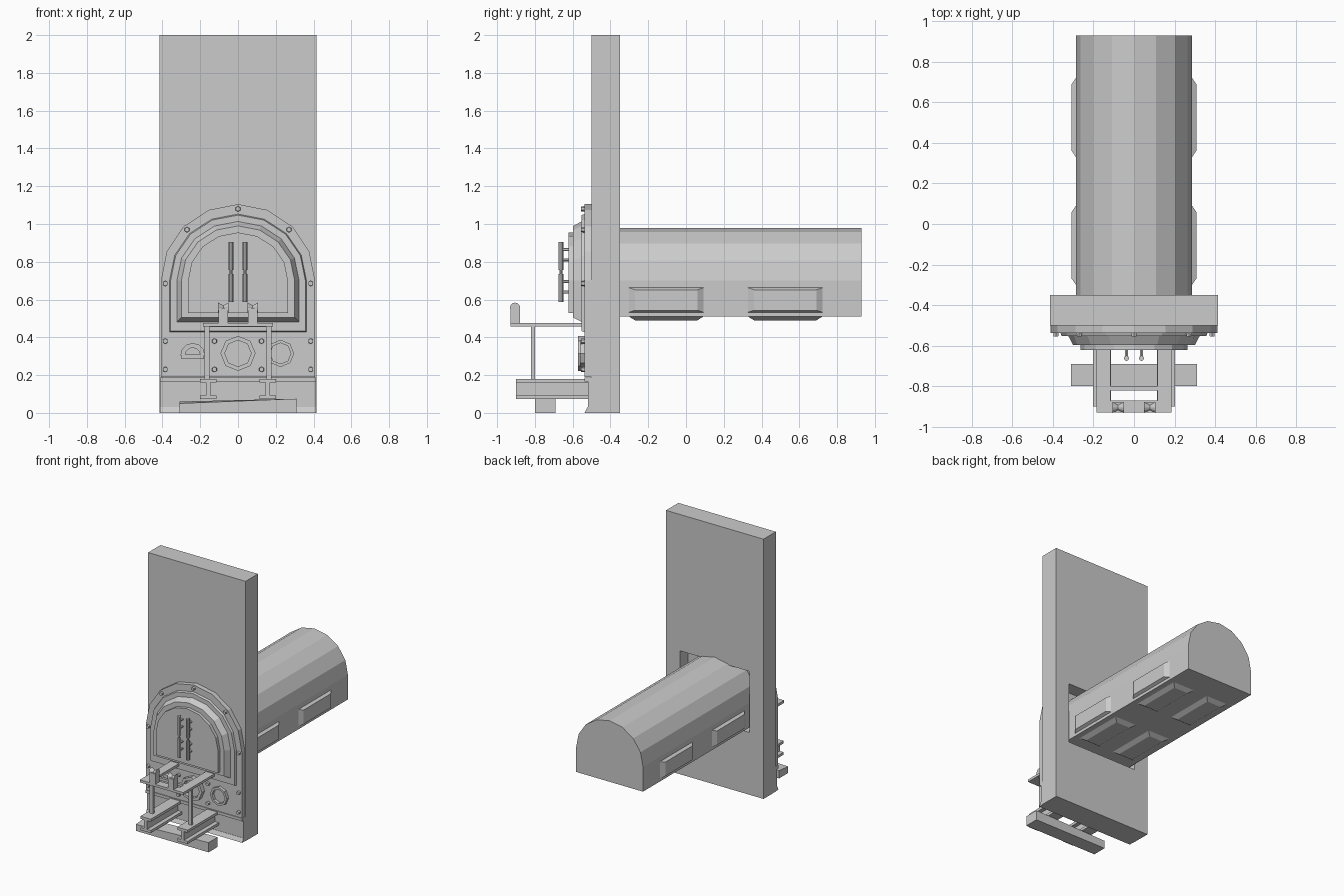
import bpy, bmesh, math
from mathutils import Matrix, Vector

if "Cube" in bpy.data.objects:
    bpy.data.objects.remove(bpy.data.objects["Cube"])

GREY = (0.6, 0.6, 0.6, 1)
grey = bpy.data.materials.new("plain_grey")
grey.use_nodes = True
grey.diffuse_color = GREY
grey.node_tree.nodes["Principled BSDF"].inputs["Base Color"].default_value = GREY


def finish(name, bm):
    bmesh.ops.recalc_face_normals(bm, faces=bm.faces)
    mesh = bpy.data.meshes.new(name)
    bm.to_mesh(mesh)
    bm.free()
    mesh.materials.append(grey)
    ob = bpy.data.objects.new(name, mesh)
    bpy.context.collection.objects.link(ob)
    return ob


def box(name, x0, x1, y0, y1, z0, z1):
    bm = bmesh.new()
    size = Matrix.Diagonal((x1 - x0, y1 - y0, z1 - z0, 1))
    place = Matrix.Translation(((x0 + x1) / 2, (y0 + y1) / 2, (z0 + z1) / 2))
    bmesh.ops.create_cube(bm, size=1, matrix=place @ size)
    return finish(name, bm)


def loft(name, loop_a, loop_b):
    """Solid between two matching closed loops of 3D points."""
    bm = bmesh.new()
    a = [bm.verts.new(p) for p in loop_a]
    b = [bm.verts.new(p) for p in loop_b]
    bm.faces.new(a)
    bm.faces.new(b)
    for i in range(len(a)):
        j = (i + 1) % len(a)
        bm.faces.new((a[i], a[j], b[j], b[i]))
    return finish(name, bm)


def arch(w, bottom, spring, top, y, segs=8):
    pts = [Vector((w, y, bottom))]
    for i in range(segs + 1):
        t = math.pi * i / segs
        pts.append(Vector((w * math.cos(t), y, spring + (top - spring) * math.sin(t))))
    return pts + [Vector((-w, y, bottom))]


def arch_plate(name, w, bottom, top, y_back, y_front, bevel=0.0):
    return loft(name, arch(w, bottom, 0.7, top, y_back),
                arch(w - bevel, bottom + bevel, 0.7, top - bevel, y_front))


def cyl(name, centre, r1, r2, depth, axis, sides):
    bm = bmesh.new()
    turn = Vector((0, 0, 1)).rotation_difference(Vector(axis)).to_matrix().to_4x4()
    bmesh.ops.create_cone(bm, cap_ends=True, segments=sides, radius1=r1, radius2=r2,
                          depth=depth, matrix=Matrix.Translation(centre) @ turn)
    return finish(name, bm)


def ring(name, x, z, r_out, r_in, y_back, y_front, sides, sweep=2 * math.pi):
    """Flat ring, or part of one, standing proud of the front panel."""
    bm = bmesh.new()
    closed = sweep > 6
    rows = []
    for i in range(sides if closed else sides + 1):
        t = sweep * i / sides
        rows.append([bm.verts.new((x + r * math.cos(t), y, z + r * math.sin(t)))
                     for r, y in ((r_out, y_back), (r_out, y_front), (r_in, y_front), (r_in, y_back))])
    for i in range(sides):
        p, q = rows[i], rows[(i + 1) % len(rows)]
        for k in range(4):
            m = (k + 1) % 4
            bm.faces.new((p[k], p[m], q[m], q[k]))
    if not closed:
        bm.faces.new(rows[0])
        bm.faces.new(rows[-1])
    return finish(name, bm)


# Chimney wall with a shallow opening behind for the barrel
wall = box("wall", -0.415, 0.415, -0.5, -0.35, 0, 2)
cutter = box("opening_cutter", -0.297, 0.297, -0.45, -0.3, 0.48, 0.95)
cutter.hide_render = True
cut = wall.modifiers.new("opening", 'BOOLEAN')
cut.operation = 'DIFFERENCE'
cut.solver = 'EXACT'
cut.object = cutter
bpy.context.view_layer.objects.active = wall
bpy.ops.object.modifier_apply(modifier=cut.name)
bpy.data.objects.remove(cutter)

# Long vaulted barrel
loft("barrel", arch(0.285, 0.51, 0.7, 0.98, -0.45), arch(0.285, 0.51, 0.7, 0.98, 0.93))

# Raised bevelled panels on the barrel's sides and underside
for y0, y1 in ((-0.31, 0.1), (0.32, 0.73)):
    for s, side in ((1, "left"), (-1, "right")):
        def side_rect(x, e):
            return [(s * x, y, z) for y, z in ((y0 + e, 0.53 + e / 3), (y1 - e, 0.53 + e / 3),
                                               (y1 - e, 0.665 - e / 3), (y0 + e, 0.665 - e / 3))]

        def base_rect(z, e):
            return [(s * x, y, z) for x, y in ((0.05 + e, y0 + e), (0.25 - e, y0 + e),
                                               (0.25 - e, y1 - e), (0.05 + e, y1 - e))]
        loft("barrel_panel_" + side, side_rect(0.28, 0), side_rect(0.307, 0.04))
        loft("barrel_base_panel_" + side, base_rect(0.515, 0), base_rect(0.49, 0.04))

# Stepped front plates and door
arch_plate("front_plate", 0.408, 0.19, 1.105, -0.49, -0.537)
arch_plate("door_surround", 0.365, 0.425, 1.055, -0.53, -0.553, 0.008)
arch_plate("door_frame", 0.325, 0.48, 1.015, -0.55, -0.597, 0.025)
arch_plate("door", 0.265, 0.53, 0.955, -0.59, -0.622)

# Lower skirt, ledge and foot
box("skirt", -0.412, 0.412, -0.52, -0.49, 0, 0.18)
box("skirt_ledge", -0.412, 0.412, -0.537, -0.49, 0.165, 0.187)
loft("skirt_foot", [(x, y, z) for x, y, z in ((-0.412, -0.537, 0), (0.412, -0.537, 0), (0.412, -0.49, 0), (-0.412, -0.49, 0))],
     [(x, y, 0.03) for x, y in ((-0.412, -0.522), (0.412, -0.522), (0.412, -0.49), (-0.412, -0.49))])

# Bolts round the front plate
bolts = [(s * x, z) for s in (1, -1) for x, z in
         ((0.125, 0.38), (0.125, 0.23), (0.385, 0.38), (0.385, 0.23), (0.385, 0.685), (0.27, 0.97))]
for x, z in bolts + [(0, 1.08)]:
    cyl("bolt", (x, -0.54, z), 0.016, 0.013, 0.03, (0, -1, 0), 6)

# Round ports and the half-moon vent
ring("centre_port_ring", 0, 0.315, 0.093, 0.07, -0.53, -0.572, 8)
ring("left_port_ring", 0.225, 0.315, 0.072, 0.055, -0.53, -0.56, 8)
ring("half_moon_vent", -0.24, 0.305, 0.065, 0.04, -0.53, -0.565, 6, math.pi)
box("vent_sill", -0.3, -0.18, -0.56, -0.53, 0.285, 0.31)

# Door handles: two spindles on short pegs
for x in (-0.037, 0.037):
    for z in (0.66, 0.83):
        cyl("handle_grip", (x, -0.662, z), 0.013, 0.013, 0.148, (0, 0, 1), 8)
    cyl("handle_core", (x, -0.662, 0.745), 0.007, 0.007, 0.1, (0, 0, 1), 8)
    for z in (0.64, 0.695, 0.81, 0.865):
        cyl("handle_peg", (x, -0.64, z), 0.008, 0.008, 0.05, (0, -1, 0), 6)

# Cross sleeper with a slightly tapered end, and two I-beams on it
loft("sleeper", [(-0.31, y, z) for y, z in ((-0.8, 0), (-0.69, 0), (-0.69, 0.06), (-0.8, 0.05))],
     [(0.31, y, z) for y, z in ((-0.8, 0), (-0.69, 0), (-0.69, 0.075), (-0.8, 0.075))])
for s, side in ((1, "left"), (-1, "right")):
    c = 0.157 * s
    for part, w, z0, z1 in (("bottom_flange", 0.044, 0.073, 0.093), ("web", 0.012, 0.09, 0.165),
                            ("top_flange", 0.044, 0.16, 0.18)):
        box(side + "_beam_" + part, c - w, c + w, -0.9, -0.52, z0, z1)
    # Table leg and angle-iron runner
    box(side + "_table_leg", s * 0.165 - 0.013, s * 0.165 + 0.013, -0.82, -0.8, 0.18, 0.46)
    box(side + "_table_runner", s * 0.15 - 0.035, s * 0.15 + 0.035, -0.93, -0.55, 0.457, 0.476)
    # Roller stand on the table's front bar
    x = 0.078 * s
    box(side + "_roller_stand", x - 0.025, x + 0.025, -0.93, -0.88, 0.47, 0.555)
    for d in (1, -1):
        cyl(side + "_roller", (x + d * 0.014, -0.905, 0.557), 0.012, 0.027, 0.028, (d, 0, 0), 12)
box("table_front_bar", -0.185, 0.185, -0.93, -0.87, 0.457, 0.476)
box("table_cross_bar", -0.17, 0.17, -0.82, -0.8, 0.455, 0.474)
